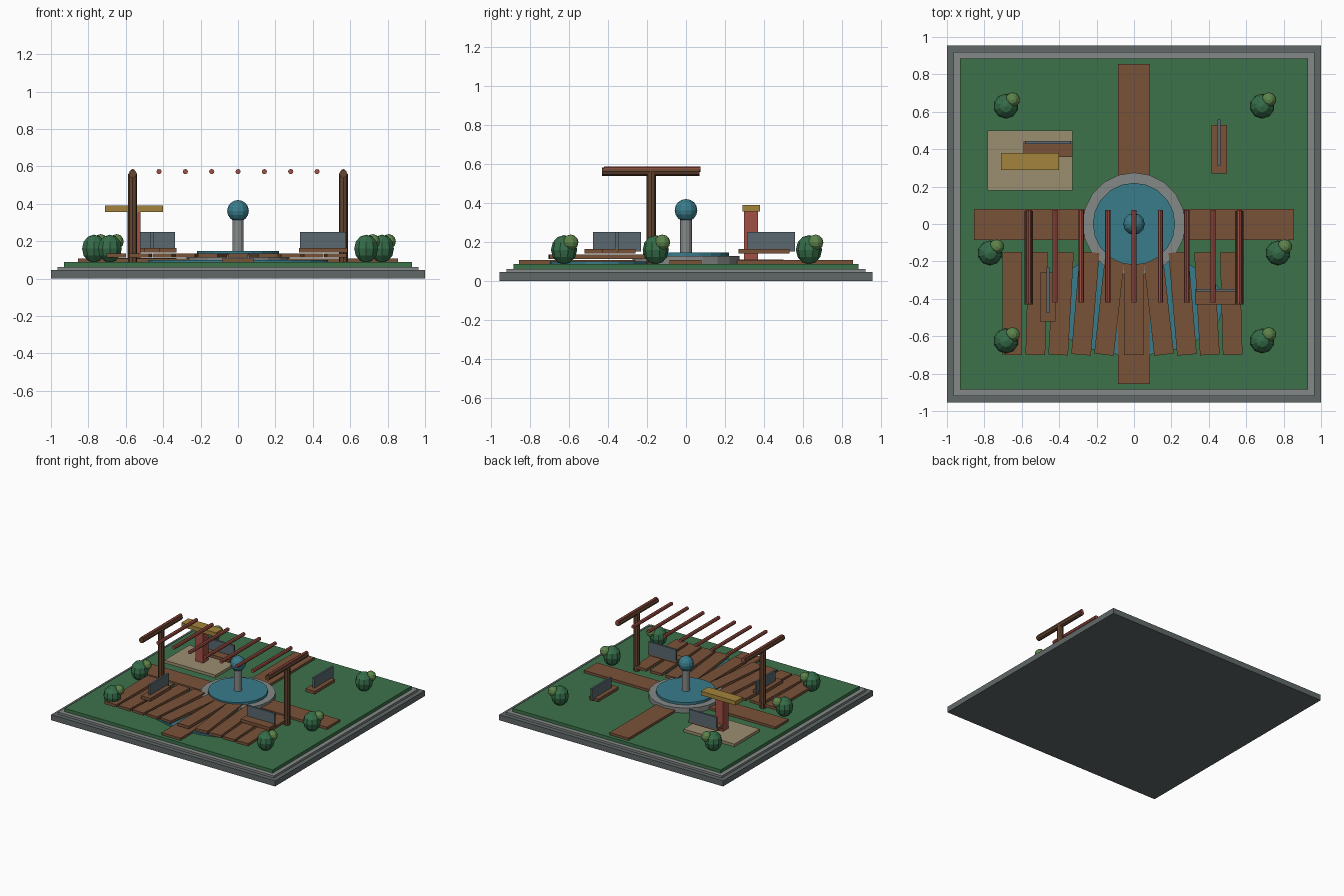
import bpy, math

if "Cube" in bpy.data.objects:
    bpy.data.objects.remove(bpy.data.objects["Cube"])


def mat(name, r, g, b):
    m = bpy.data.materials.new(name)
    m.diffuse_color = (r, g, b, 1)
    m.use_nodes = True
    m.node_tree.nodes["Principled BSDF"].inputs["Base Color"].default_value = m.diffuse_color
    return m


SLATE = mat("slate", .12, .14, .14)
STONE = mat("stone", .23, .25, .24)
GRASS = mat("grass", .045, .17, .07)
WOOD = mat("wood", .19, .085, .04)
DARK_WOOD = mat("dark_wood", .13, .06, .03)
WATER = mat("water", .04, .2, .26)
RED = mat("red_wood", .36, .08, .06)
AMBER = mat("amber", .37, .23, .045)
SAND = mat("sand", .33, .27, .16)
STEEL = mat("blue_grey", .10, .14, .16)
LEAF = mat("leaf", .035, .15, .065)
LIGHT_LEAF = mat("light_leaf", .11, .23, .07)


def finish(name, m):
    o = bpy.context.object
    o.name = name
    o.data.materials.append(m)
    return o


def box(name, m, x, y, z0, z1, sx, sy, angle=0):
    bpy.ops.mesh.primitive_cube_add(size=1, location=(x, y, (z0 + z1) / 2), rotation=(0, 0, angle))
    bpy.context.object.scale = (sx, sy, z1 - z0)
    return finish(name, m)


def drum(name, m, r, z0, z1, x=0, y=0, sides=20):
    bpy.ops.mesh.primitive_cylinder_add(vertices=sides, radius=r, depth=z1 - z0,
                                        location=(x, y, (z0 + z1) / 2))
    return finish(name, m)


def rod_y(name, m, r, x, y0, y1, z, sides=8):
    bpy.ops.mesh.primitive_cylinder_add(vertices=sides, radius=r, depth=y1 - y0,
                                        location=(x, (y0 + y1) / 2, z),
                                        rotation=(math.pi / 2, 0, 0))
    return finish(name, m)


def ball(name, m, x, y, z, r, rz, seg=10, rings=6):
    bpy.ops.mesh.primitive_uv_sphere_add(segments=seg, ring_count=rings, radius=1, location=(x, y, z))
    bpy.context.object.scale = (r, r, rz)
    return finish(name, m)


# stepped base and lawn
box("base", SLATE, 0, 0, 0, .045, 2, 1.91)
box("kerb", STONE, 0, 0, .045, .062, 1.93, 1.84)
box("lawn", GRASS, 0, 0, .06, .088, 1.86, 1.77)

# four paths
for s, n in ((-1, "a"), (1, "b")):
    box("long_path_" + n, WOOD, 0, s * .555, .085, .107, .17, .6)
    box("cross_path_" + n, WOOD, s * .555, -.003, .085, .107, .6, .165)

# fountain
drum("basin_rim", STONE, .275, .085, .128)
drum("basin_water", WATER, .22, .125, .147)
drum("fountain_column", STONE, .03, .14, .32, sides=12)
ball("fountain_ball", WATER, 0, 0, .362, .058, .058, 12, 8)

# pond under the deck
pond = drum("pond", WATER, 1, .085, .1, y=-.43)
pond.scale = (.48, .275, 1)

# fanned deck planks
for k in range(-5, 5):
    angle = math.copysign((5 - abs(k)) * math.radians(1.6), k) if k else 0
    box("deck_plank", WOOD, .13 * k, -.425, .113, .135, .105, .55, angle)

# pergola
for s in (-1, 1):
    drum("pergola_post", DARK_WOOD, .024, .085, .56, s * .563, -.178, 8)
    rod_y("pergola_beam", DARK_WOOD, .022, s * .563, -.43, .07, .56)
for i in range(9):
    rod_y("pergola_rafter", RED, .014, -.563 + .1408 * i, -.42, .075, .572)

# benches
for x, y, turn in ((-.46, .4, 0), (.455, .4, 1), (-.46, -.39, 1), (.455, -.39, 0)):
    a = turn * math.pi / 2
    box("bench_seat", WOOD, x, y, .14, .165, .26, .083, a)
    box("bench_back", STEEL, x, y + .036, .15, .25, .245, .015, a)

# sandy pad with kiosk
box("pad", SAND, -.555, .34, .085, .11, .455, .32)
box("kiosk_post", RED, -.555, .333, .105, .36, .07, .07)
box("kiosk_top", AMBER, -.555, .335, .357, .39, .31, .09)

# bushes
for px, py in ((.685, .63), (.77, -.155), (.685, -.625)):
    for s in (-1, 1):
        ball("bush", LEAF, s * px, py, .16, .067, .075)
        ball("bush_tuft", LIGHT_LEAF, s * px + .036, py + .034, .198, .04, .04)
